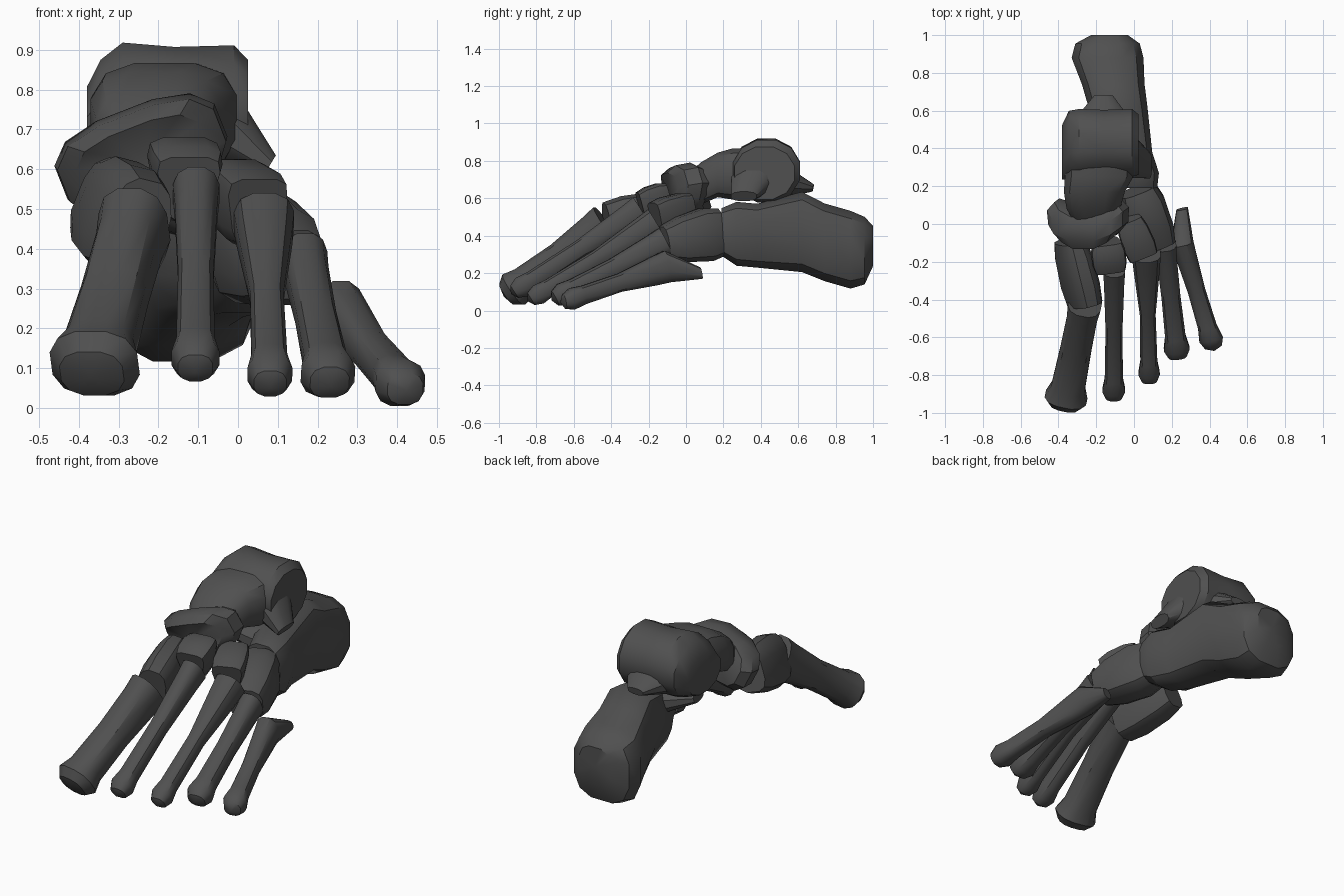
import bpy, bmesh, math
from mathutils import Vector

if "Cube" in bpy.data.objects:
    bpy.data.objects.remove(bpy.data.objects["Cube"])

SIDES = 12
bone = bpy.data.materials.new("dark_bone")
bone.diffuse_color = (0.08, 0.08, 0.08, 1)
bone.use_nodes = True
bone.node_tree.nodes["Principled BSDF"].inputs["Base Color"].default_value = bone.diffuse_color


def loft(name, rings, axis=None, roll=0, power=2.5, bend=0, taper=0, dome=0):
    """Skin rings of (x, y, z, half width, half height) square to the bone's axis.
    bend sweeps the sides backwards, taper narrows the underside, dome lifts the tip."""
    d = Vector(axis) if axis else Vector(rings[-1][:3]) - Vector(rings[0][:3])
    d.normalize()
    u = Vector((0, 0, 1)).cross(d).normalized()
    v = d.cross(u)
    r = math.radians(roll)
    u, v = u * math.cos(r) + v * math.sin(r), v * math.cos(r) - u * math.sin(r)
    bm = bmesh.new()
    loops = []
    for x, y, z, w, h in rings:
        loop = []
        for i in range(SIDES):
            a = 2 * math.pi * (i + 0.5) / SIDES
            c, s = math.cos(a), math.sin(a)
            px = math.copysign(abs(c) ** (2 / power), c)
            pz = math.copysign(abs(s) ** (2 / power), s)
            p = Vector((x, y, z)) + u * w * px * (1 + taper * pz) + v * h * pz
            loop.append(bm.verts.new(p - d * bend * c * c))
        loops.append(loop)
    for a, b in zip(loops, loops[1:]):
        for i in range(SIDES):
            j = (i + 1) % SIDES
            bm.faces.new((a[i], a[j], b[j], b[i]))
    for loop, ring, lift in ((loops[0], rings[0], 0), (loops[-1], rings[-1], dome)):
        tip = bm.verts.new(Vector(ring[:3]) + d * (lift - bend * 0.3))
        for i in range(SIDES):
            bm.faces.new((loop[i], loop[(i + 1) % SIDES], tip))
    bmesh.ops.recalc_face_normals(bm, faces=bm.faces)
    me = bpy.data.meshes.new(name)
    bm.to_mesh(me)
    bm.free()
    me.materials.append(bone)
    ob = bpy.data.objects.new(name, me)
    bpy.context.collection.objects.link(ob)
    bpy.ops.object.select_all(action='DESELECT')
    ob.select_set(True)
    bpy.context.view_layer.objects.active = ob
    bpy.ops.object.shade_smooth_by_angle(angle=math.radians(35))


def between(a, b, t, s=1.0):
    """Ring part-way from a to b with its size scaled."""
    m = [p + (q - p) * t for p, q in zip(a, b)]
    return (*m[:3], m[3] * s, m[4] * s)


def chunk(name, a, b, bulge=1.15, **kw):
    """Short bone: two end faces with a swollen middle."""
    loft(name, [a, between(a, b, .25, bulge), between(a, b, .7, bulge), b], **kw)


def long_bone(name, base, head, heel=None):
    """Long bone: thick base, slim shaft, swollen knuckle, blunt end."""
    w, h = head[3:]
    p, q = Vector(base[:3]), Vector(head[:3])
    step = (q - p).normalized()
    rings = [heel] if heel else []
    rings += [base, (*(p + step * .08), base[3] * .92, base[4] * .9),
              (*p.lerp(q, .5), w * .74, h * .84),
              (*(q - step * .07), w * .8, h * .86), head,
              (*(q + step * .045), w * .72, h * .68)]
    loft(name, rings, dome=.022)


# Heel bone and its inner shelf
loft("heel_bone", [
    (-.13, 1, .345, .1, .11), (-.14, .955, .32, .175, .185),
    (-.14, .88, .325, .195, .213), (-.11, .74, .365, .17, .213),
    (-.085, .62, .42, .16, .22), (-.04, .38, .4, .14, .175),
    (.01, .27, .41, .125, .175), (.02, .19, .42, .105, .13)],
    axis=(0, -1, 0), power=2.8)
chunk("heel_inner_shelf", (-.1, .38, .49, .12, .08), (-.31, .33, .54, .07, .03), 1)

# Ankle bone: pulley turned about the x axis, then neck with ball, rear tip, outer spur
loft("ankle_pulley", [
    (-.38, .38, .7, .15, .11), (-.345, .42, .735, .185, .145),
    (-.29, .43, .75, .185, .174), (-.16, .43, .745, .18, .168),
    (-.01, .43, .745, .185, .172), (.025, .42, .735, .165, .145)],
    axis=(1, 0, 0), power=2.1)
loft("ankle_neck", [
    (-.18, .4, .73, .19, .14), (-.185, .25, .73, .185, .14),
    (-.21, .17, .725, .165, .122), (-.215, .08, .68, .145, .115),
    (-.215, .02, .655, .11, .085)], axis=(0, -1, 0), power=3)
chunk("ankle_rear_tip", (-.165, .5, .69, .19, .1), (-.16, .68, .655, .05, .02), 1)
chunk("ankle_outer_spur", (-.06, .38, .72, .14, .1), (.08, .31, .61, .07, .03), 1,
      axis=(1, 0, -.6))

# Boat-shaped midfoot bone
chunk("boat_bone", (-.24, .06, .635, .18, .11), (-.235, -.11, .61, .17, .105), 1.25,
      axis=(.08, -.95, -.25), roll=22, bend=.07)

# Outer cube-like bone and three wedge bones
chunk("cuboid_bone", (.02, .18, .42, .1, .13), (.135, -.12, .36, .09, .09), 1.22, power=3)
chunk("inner_wedge", (-.335, -.09, .52, .075, .11), (-.255, -.42, .45, .085, .13),
      roll=-14, power=3, taper=-.15)
chunk("middle_wedge", (-.145, -.09, .595, .07, .09), (-.125, -.24, .55, .07, .085),
      power=4, taper=.3)
chunk("outer_wedge", (-.03, .03, .55, .06, .08), (.045, -.16, .49, .07, .09),
      power=4, taper=.3)

# Five long bones, from the inner side outwards
long_bone("long_bone_1", (-.26, -.425, .455, .09, .12), (-.36, -.92, .112, .115, .1))
long_bone("long_bone_2", (-.105, -.24, .54, .06, .08), (-.107, -.88, .125, .062, .06))
long_bone("long_bone_3", (.065, -.16, .47, .078, .085), (.08, -.79, .085, .058, .057))
long_bone("long_bone_4", (.165, -.11, .37, .06, .08), (.226, -.66, .085, .07, .065))
long_bone("long_bone_5", (.255, -.1, .235, .062, .088), (.408, -.61, .062, .065, .06),
          heel=(.255, .08, .2, .032, .032))
